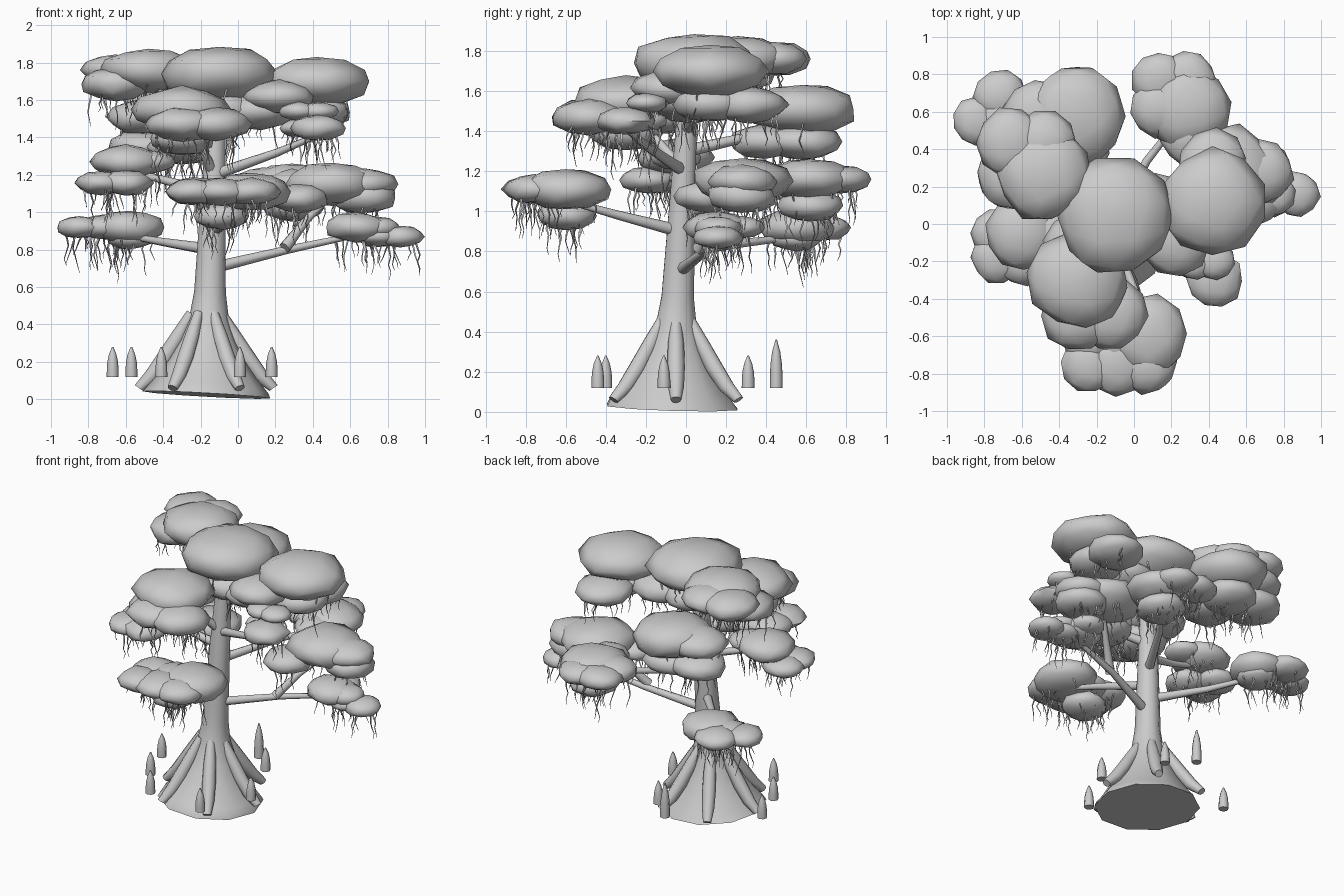
import bpy, bmesh, math, random
from mathutils import Vector, Matrix

random.seed(7)
if "Cube" in bpy.data.objects:
    bpy.data.objects.remove(bpy.data.objects["Cube"], do_unlink=True)

GREY = (0.6, 0.6, 0.6, 1)
material = bpy.data.materials.new("plain grey")
material.use_nodes = True
material.diffuse_color = GREY
material.node_tree.nodes["Principled BSDF"].inputs["Base Color"].default_value = GREY

# Offsets of a side lobe, in radii of the leaf mass it grows from
SIDE, LIFT = 0.7, 0.3
OFFSETS = {
    "left": Vector((SIDE, 0, 0)), "right": Vector((-SIDE, 0, 0)),
    "front": Vector((0, -SIDE, 0)), "back": Vector((0, SIDE, 0)),
    "up": Vector((0, 0, LIFT)), "down": Vector((0, 0, -LIFT)),
}


def finish(bm, name):
    """Turn a bmesh into a smooth object that keeps its hard edges."""
    bmesh.ops.recalc_face_normals(bm, faces=bm.faces)
    mesh = bpy.data.meshes.new(name)
    bm.to_mesh(mesh)
    bm.free()
    mesh.materials.append(material)
    mesh.shade_smooth()
    mesh.set_sharp_from_angle(angle=math.radians(60))
    bpy.context.collection.objects.link(bpy.data.objects.new(name, mesh))


def around(angle, distance):
    """Horizontal offset at a compass angle."""
    return Vector((distance * math.cos(angle), distance * math.sin(angle), 0))


def any_angle():
    return random.uniform(0, math.tau)


def tube(bm, points, radii, sides=8):
    """Loft rings, all square to the overall run, along a path."""
    turn = (points[-1] - points[0]).to_track_quat('Z', 'Y')
    rings = []
    for point, radius in zip(points, radii):
        rings.append([bm.verts.new(point + turn @ around(math.tau * i / sides, radius))
                      for i in range(sides)])
    for low, high in zip(rings, rings[1:]):
        for i in range(sides):
            bm.faces.new((low[i - 1], low[i], high[i], high[i - 1]))
    bm.faces.new(rings[0])
    bm.faces.new(rings[-1])
    return rings


def trunk_axis(z):
    """Centre of the gently leaning trunk at a height."""
    return Vector((-0.17 + z * 0.035, -0.07 + z * 0.05, z))


def trunk_radius(z):
    """Slow taper plus a wide flare near the ground."""
    return 0.105 - z / 28 + max(0, 1 - z / 0.55) ** 1.8 / 3.8


def leaf_mass(bm, centre, radius):
    """Flattened, uneven ball of leaves."""
    ball = bmesh.ops.create_icosphere(bm, subdivisions=2, radius=radius)["verts"]
    spin = Matrix.Rotation(any_angle(), 3, 'Z')
    for v in ball:
        v.co = spin @ v.co * random.uniform(0.94, 1.08)
        v.co.z *= 0.47
        v.co += centre


def vine(bm, top):
    """Crooked strand that hangs from the leaves and thins to a point."""
    steps = 5
    drop = random.uniform(0.09, 0.22) / steps
    points = [top]
    for _ in range(steps):
        points.append(points[-1] + around(any_angle(), 0.013) - Vector((0, 0, drop)))
    tube(bm, points, [0.007 - i / 900 for i in range(steps + 1)], 3)


def cluster(name, centre, radius, lobes, start):
    """Main leaf mass with named side lobes, hanging vines and the limb below."""
    centre = Vector(centre)
    masses = [(centre, radius)]
    for lobe in lobes:
        offset = sum((OFFSETS[word] for word in lobe.split()), Vector())
        masses.append((centre + offset * radius, radius * random.uniform(0.66, 0.76)))

    leaves, vines = bmesh.new(), bmesh.new()
    for middle, size in masses:
        leaf_mass(leaves, middle, size)
        for _ in range(int(size * 50)):
            spot = around(any_angle(), size * random.uniform(0.3, 0.8))
            vine(vines, middle + spot - Vector((0, 0, size / 5)))
    finish(leaves, name + "_foliage")
    finish(vines, name + "_vines")

    # Limb with a small kink, ending just inside the leaves
    wood = bmesh.new()
    end = centre - Vector((0, 0, radius / 4))
    kink = start.lerp(end, 0.55) + around(any_angle(), 0.03)
    tube(wood, [start, kink, end], (0.032, 0.022, 0.015))
    finish(wood, name + "_branch")


# Trunk with a flared, slightly tilted foot
bm = bmesh.new()
heights = [0.03 + 1.6 * (i / 12) ** 2 for i in range(13)]
rings = tube(bm, [trunk_axis(z) for z in heights], [trunk_radius(z) for z in heights], 10)
for v in rings[0]:
    v.co.z = 0.012 - v.co.x / 18 - v.co.y / 33
finish(bm, "trunk")

# Buttress roots, thickest halfway
quarters = [k / 4 for k in range(5)]
for i in range(6):
    bm = bmesh.new()
    tube(bm, [Vector((-0.17, -0.05, 0.06 + 0.4 * t ** 1.3))
              + around(math.tau * i / 6, 0.36 - 0.28 * t) for t in quarters],
         [0.027 + 0.07 * t * (1 - t) for t in quarters])
    finish(bm, f"root_{i + 1}")

# Root knees standing round the trunk, the rear one tallest
for i, (x, y) in enumerate([(0.18, -0.11), (0.01, -0.44), (-0.41, -0.4), (-0.15, 0.45),
                            (-0.67, 0.1), (-0.57, -0.17), (0, 0.31)]):
    bm = bmesh.new()
    height = 0.24 if y > 0.4 else 0.16
    tube(bm, [Vector((x, y, 0.12 + height * t)) for t in quarters],
         [0.004 + 0.028 * (1 - t ** 3) for t in quarters])
    finish(bm, f"root_knee_{i + 1}")

# Top tier
cluster("crown", (-0.1, 0.04, 1.74), 0.32, ["left down down", "down down"],
        trunk_axis(1.4))
cluster("upper_left", (0.42, 0.12, 1.7), 0.28,
        ["down down", "right front down", "back down down"], trunk_axis(1.4))
cluster("upper_right", (-0.48, 0.26, 1.76), 0.25,
        ["back right", "right down", "back"], trunk_axis(1.4))

# Middle tier
cluster("front_upper", (-0.3, -0.3, 1.55), 0.26,
        ["front down", "front left down", "back down", "down down"], trunk_axis(1.2))
cluster("front_left", (0.43, -0.3, 1.45), 0.15,
        ["back up up", "right back up up", "right back"], trunk_axis(1.2))
cluster("back_upper", (-0.31, 0.58, 1.51), 0.27,
        ["right", "front down down", "down down", "right down down"], trunk_axis(1.3))
cluster("right_middle", (-0.6, -0.05, 1.27), 0.19,
        ["right down down", "front down down", "left", "front right down down"],
        trunk_axis(1.1))

# Lower tier
cluster("back_left", (0.29, 0.62, 1.16), 0.22,
        ["back", "right", "back right", "down down", "front"], trunk_axis(1))
cluster("front_lower", (0.07, -0.6, 1.11), 0.22,
        ["right", "right right front", "right right", "front", "right down down",
         "right front"], trunk_axis(0.9))
cluster("left_lower", (0.63, 0.16, 0.92), 0.17,
        ["left left down", "left", "left down", "back"], trunk_axis(0.7))
cluster("left_middle", (0.5, 0.28, 1.15), 0.25,
        ["left down", "right front down", "left"], Vector((0.25, 0.06, 0.81)))
cluster("right_lower", (-0.58, 0.55, 0.92), 0.19,
        ["right right", "right back", "right", "down"], trunk_axis(0.8))
